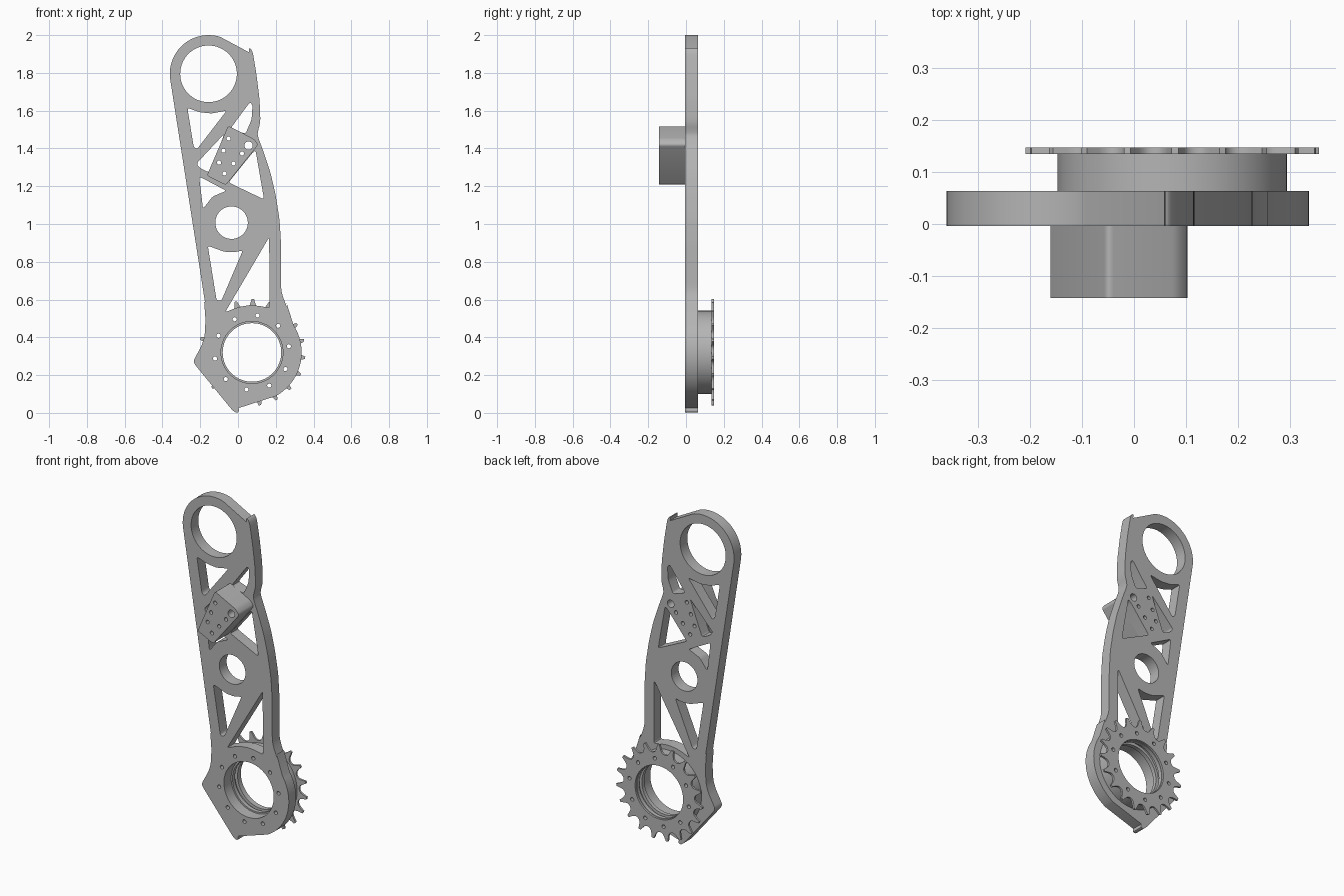
import bpy, bmesh
from math import sin, cos, radians, pi
from mathutils import Vector

cube = bpy.data.objects.get("Cube")
if cube:
    bpy.data.objects.remove(cube, do_unlink=True)

grey = bpy.data.materials.new("machined_grey")
grey.use_nodes = True
grey.diffuse_color = (0.46, 0.46, 0.46, 1)
grey.node_tree.nodes["Principled BSDF"].inputs["Base Color"].default_value = grey.diffuse_color


def arc(center, radius, start, end, steps):
    """Points on an arc, angles in degrees."""
    return [(center[0] + radius * cos(radians(start + (end - start) * i / steps)),
             center[1] + radius * sin(radians(start + (end - start) * i / steps)))
            for i in range(steps + 1)]


def circle(center, radius, steps=48):
    return arc(center, radius, 0, 360, steps)[:-1]


def rounded(points, radius):
    """Replace each corner with a small curve."""
    result = []
    for i, point in enumerate(points):
        p = Vector(point)
        before = Vector(points[i - 1]) - p
        after = Vector(points[(i + 1) % len(points)]) - p
        a = p + before.normalized() * min(radius, before.length * 0.45)
        b = p + after.normalized() * min(radius, after.length * 0.45)
        for k in range(5):
            t = k / 4
            result.append(tuple(a * (1 - t) ** 2 + p * 2 * t * (1 - t) + b * t * t))
    return result


def slab(name, loops, front, back):
    """Extrude an outline with holes, drawn in x and z, from front to back."""
    curve = bpy.data.curves.new(name + "_profile", "CURVE")
    curve.dimensions = "2D"
    curve.fill_mode = "BOTH"
    curve.extrude = (back - front) / 2
    for loop in loops:
        spline = curve.splines.new("POLY")
        spline.points.add(len(loop) - 1)
        for target, (x, z) in zip(spline.points, loop):
            target.co = (x, z, 0, 1)
        spline.use_cyclic_u = True
    helper = bpy.data.objects.new(name + "_helper", curve)
    bpy.context.collection.objects.link(helper)
    bpy.context.view_layer.update()
    mesh = bpy.data.meshes.new_from_object(
        helper.evaluated_get(bpy.context.evaluated_depsgraph_get()))
    bpy.data.objects.remove(helper)
    bpy.data.curves.remove(curve)

    bm = bmesh.new()
    bm.from_mesh(mesh)
    bmesh.ops.remove_doubles(bm, verts=bm.verts, dist=0.00005)
    for v in bm.verts:
        v.co = (v.co.x, (front + back) / 2 - v.co.z, v.co.y)
    bmesh.ops.recalc_face_normals(bm, faces=bm.faces)
    bm.to_mesh(mesh)
    bm.free()
    mesh.name = name
    mesh.materials.clear()
    mesh.materials.append(grey)
    obj = bpy.data.objects.new(name, mesh)
    bpy.context.collection.objects.link(obj)
    bpy.ops.object.select_all(action="DESELECT")
    obj.select_set(True)
    bpy.context.view_layer.objects.active = obj
    bpy.ops.object.shade_smooth_by_angle(angle=radians(30))
    return obj


TOP, MIDDLE, WHEEL = (-0.156, 1.795), (-0.034, 1.007), (0.074, 0.32)
PLATE_FRONT, PLATE_BACK, HUB_BACK = -0.004, 0.064, 0.135

# Bolt circle shared by plate, hub and sprocket
wheel_bolts = [circle(p, 0.011, 16) for p in arc(WHEEL, 0.198, 81.5, 405.5, 9)]

# Screw holes shared by plate and block
block_holes = [circle(p, 0.011, 16) for p in (
    (-0.05, 1.452), (-0.077, 1.388), (0.021, 1.373),
    (-0.1, 1.325), (-0.024, 1.32), (-0.072, 1.267))]
block_holes.append(circle((0.056, 1.415), 0.022, 24))

# Arm outline: rounded top, curved right side, wheel arc, pointed foot
right_side = [
    (0.055, 1.938), (0.077, 1.918), (0.098, 1.79), (0.114, 1.66), (0.119, 1.54),
    (0.105, 1.49), (0.104, 1.465), (0.135, 1.383), (0.172, 1.272), (0.199, 1.155),
    (0.22, 1.023), (0.228, 0.89), (0.228, 0.657), (0.236, 0.62), (0.262, 0.551)]
foot = [(0.008, 0.006), (-0.013, 0.0), (-0.035, 0.02), (-0.23, 0.258),
        (-0.236, 0.276), (-0.193, 0.355), (-0.177, 0.403), (-0.172, 0.493), (-0.18, 0.6)]
outline = (arc(TOP, 0.205, 188, 72, 28) + rounded(right_side, 0.03)
           + arc(WHEEL, 0.263, 33, -62, 24) + rounded(foot, 0.02))

# Lightening pockets of the truss
pockets = [
    [(-0.268, 1.615), (-0.204, 1.592), (-0.14, 1.585), (-0.06, 1.6), (-0.218, 1.395), (-0.235, 1.41)],
    [(0.063, 1.645), (0.077, 1.63), (0.072, 1.553), (0.04, 1.478), (-0.04, 1.505)],
    [(-0.072, 1.478), (-0.22, 1.32), (-0.204, 1.298), (-0.151, 1.272)],
    [(-0.206, 1.252), (-0.062, 1.176), (-0.135, 1.145), (-0.185, 1.08)],
    [(0.075, 1.375), (0.093, 1.39), (0.138, 1.13), (-0.05, 1.22)],
    [(-0.16, 0.885), (-0.072, 0.853), (-0.02, 0.85), (0.026, 0.861), (-0.088, 0.594), (-0.113, 0.594)],
    [(0.165, 0.93), (0.167, 0.555), (0.12, 0.565), (0.074, 0.57),
     (0.03, 0.566), (-0.01, 0.556), (-0.068, 0.533)],
]
slab("arm_plate",
     [outline, circle(TOP, 0.15, 64), circle(MIDDLE, 0.086), circle(WHEEL, 0.164, 64)]
     + [rounded(p, 0.014) for p in pockets] + wheel_bolts + block_holes,
     PLATE_FRONT, PLATE_BACK)

# Mounting block on the front
block = [(-0.052, 1.52), (0.085, 1.45), (0.107, 1.42), (-0.064, 1.206), (-0.165, 1.256)]
slab("mounting_block", [rounded(block, 0.014)] + block_holes, -0.143, PLATE_FRONT)

# Grooved hub behind the plate
depth = (HUB_BACK - PLATE_BACK) / 3
for i, (part, bore) in enumerate((("front", 0.155), ("groove", 0.172), ("back", 0.155))):
    slab("hub_" + part,
         [circle(WHEEL, 0.221, 64), circle(WHEEL, bore, 64)] + wheel_bolts,
         PLATE_BACK + depth * i, PLATE_BACK + depth * (i + 1))

# Toothed sprocket ring
TEETH = 19
tooth = ((-0.5, 0.234), (-0.36, 0.236), (-0.25, 0.243), (-0.17, 0.256),
         (-0.07, 0.283), (0.07, 0.283), (0.17, 0.256), (0.25, 0.243), (0.36, 0.236))
rim = []
for n in range(TEETH):
    for offset, r in tooth:
        a = radians(89) + (n + offset) * 2 * pi / TEETH
        rim.append((WHEEL[0] + r * cos(a), WHEEL[1] + r * sin(a)))
slab("sprocket", [rim, circle(WHEEL, 0.158, 64)] + wheel_bolts, HUB_BACK, 0.147)
